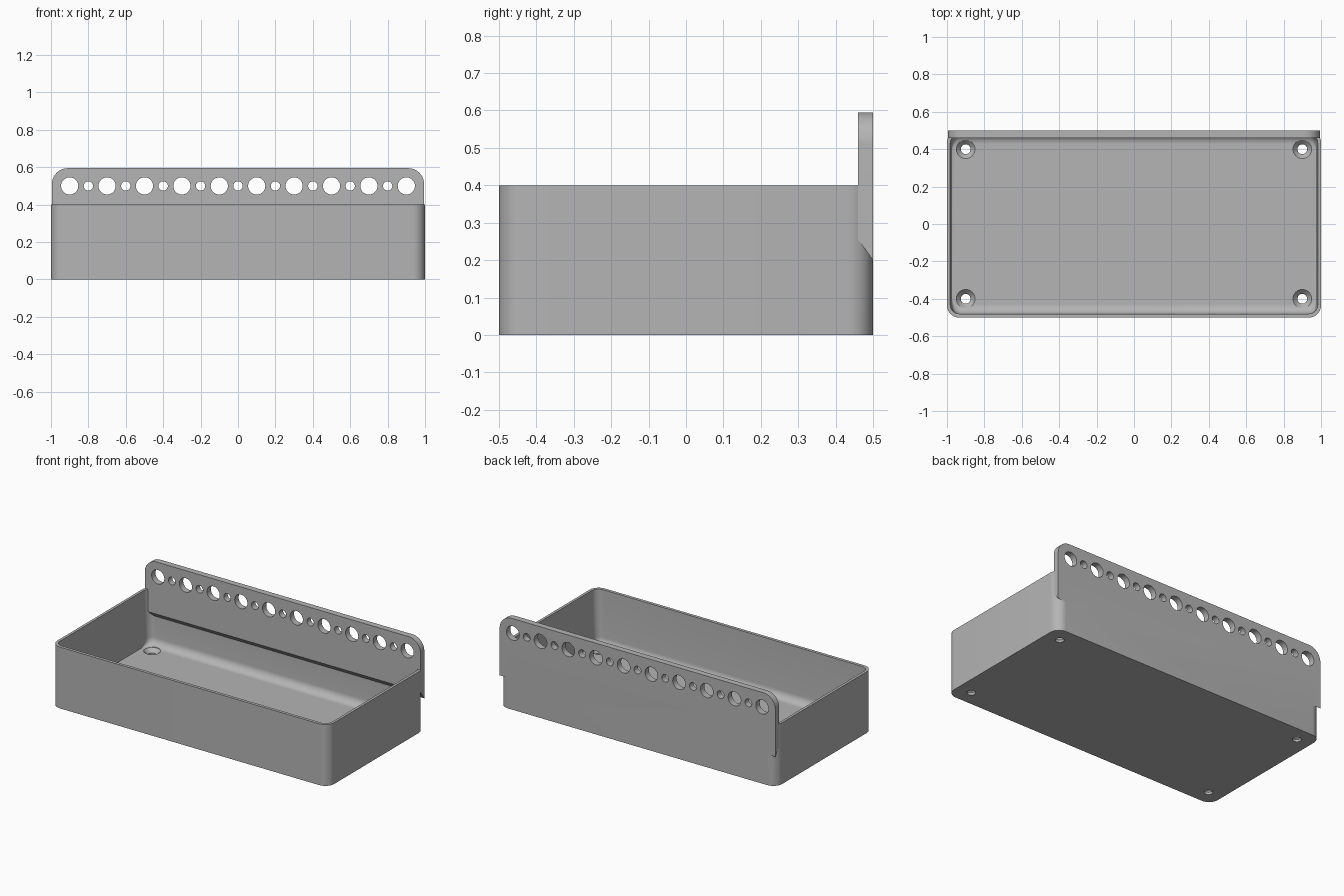
import bpy
import bmesh
from math import sin, cos, pi, radians

if "Cube" in bpy.data.objects:
    bpy.data.objects.remove(bpy.data.objects["Cube"], do_unlink=True)

grey = bpy.data.materials.new("grey_plastic")
grey.use_nodes = True
colour = (0.46, 0.46, 0.46, 1)
grey.diffuse_color = colour
grey.node_tree.nodes["Principled BSDF"].inputs["Base Color"].default_value = colour


def rounded_rect(hx, hy, radii, steps=10):
    """Outline of a rectangle, one radius per corner, counter-clockwise from +x +y."""
    points = []
    for i, (sx, sy) in enumerate([(1, 1), (-1, 1), (-1, -1), (1, -1)]):
        r = radii[i]
        if r == 0:
            points.append((sx * hx, sy * hy))
            continue
        for k in range(steps + 1):
            a = (i + k / steps) * pi / 2
            points.append((sx * (hx - r) + r * cos(a), sy * (hy - r) + r * sin(a)))
    return points


def circle(x, y, r, n=32):
    return [(x + r * cos(2 * pi * k / n), y + r * sin(2 * pi * k / n)) for k in range(n)]


def loft(bm, rings):
    """Closed solid through rings of equal point count."""
    rows = [[bm.verts.new(p) for p in ring] for ring in rings]
    n = len(rows[0])
    bm.faces.new(rows[0])
    bm.faces.new(rows[-1])
    for a, b in zip(rows, rows[1:]):
        for k in range(n):
            bm.faces.new((a[k], a[(k + 1) % n], b[(k + 1) % n], b[k]))


def make(name, solids):
    bm = bmesh.new()
    for rings in solids:
        loft(bm, rings)
    bmesh.ops.recalc_face_normals(bm, faces=bm.faces)
    mesh = bpy.data.meshes.new(name)
    bm.to_mesh(mesh)
    bm.free()
    mesh.materials.append(grey)
    obj = bpy.data.objects.new(name, mesh)
    bpy.context.collection.objects.link(obj)
    return obj


def at_z(outline, z):
    return [(x, y, z) for x, y in outline]


def at_y(outline, y, z0=0):
    return [(x, y, z + z0) for x, z in outline]


# Tray outer shell
WALL, FLOOR, FILLET = 0.02, 0.04, 0.05
outer = rounded_rect(1, 0.5, [0.065] * 4)
tray = make("tray", [[at_z(outer, 0), at_z(outer, 0.4)]])

# Cavity, with a cove along the front and back of the floor
rings = []
for k in range(9):
    a = k / 8 * pi / 2
    hy = 0.5 - WALL - FILLET * (1 - sin(a))
    rings.append(at_z(rounded_rect(0.974, hy, [0.045] * 4), FLOOR + FILLET * (1 - cos(a))))
rings.append(at_z(rounded_rect(0.984, 0.5 - WALL, [0.05] * 4), 0.45))
cavity = make("cavity_cutter", [rings])

# Hanging plate with rounded top corners and a sloping underside
BOTTOM, TOP = 0.2, 0.595
half = (TOP - BOTTOM) / 2
plate_outline = rounded_rect(0.995, half, [0.085, 0.085, 0, 0])
back_ring = at_y(plate_outline, 0.5, BOTTOM + half)
front_ring = [(x, 0.46, max(z, BOTTOM + 0.055)) for x, y, z in back_ring]
plate = make("hanging_plate", [[front_ring, back_ring]])

# Row of alternating large and small holes through the plate
holes = []
for i in range(19):
    r = 0.025 if i % 2 else 0.046
    ring = circle(-0.9 + 0.1 * i, 0.5, r)
    holes.append([at_y(ring, 0.4), at_y(ring, 0.6)])
plate_holes = make("plate_hole_cutter", holes)

# Countersunk screw holes in the floor
screws = []
for x in (-0.9, 0.9):
    for y in (-0.4, 0.4):
        steps = [(-0.05, 0.026), (0.015, 0.026), (FLOOR, 0.05), (FLOOR + 0.02, 0.05)]
        screws.append([at_z(circle(x, y, r), z) for z, r in steps])
screw_holes = make("screw_hole_cutter", screws)

# Combine the parts
bpy.context.view_layer.objects.active = tray
for other, operation in [(cavity, "DIFFERENCE"), (screw_holes, "DIFFERENCE"),
                         (plate, "UNION"), (plate_holes, "DIFFERENCE")]:
    mod = tray.modifiers.new(other.name, "BOOLEAN")
    mod.operation = operation
    mod.solver = "EXACT"
    mod.object = other
    bpy.ops.object.modifier_apply(modifier=mod.name)
    bpy.data.objects.remove(other, do_unlink=True)

# Smooth curved surfaces, keep edges sharp
bpy.ops.object.select_all(action="DESELECT")
tray.select_set(True)
bpy.ops.object.shade_smooth_by_angle(angle=radians(30))
tray.name = "wall_mounted_tray"
